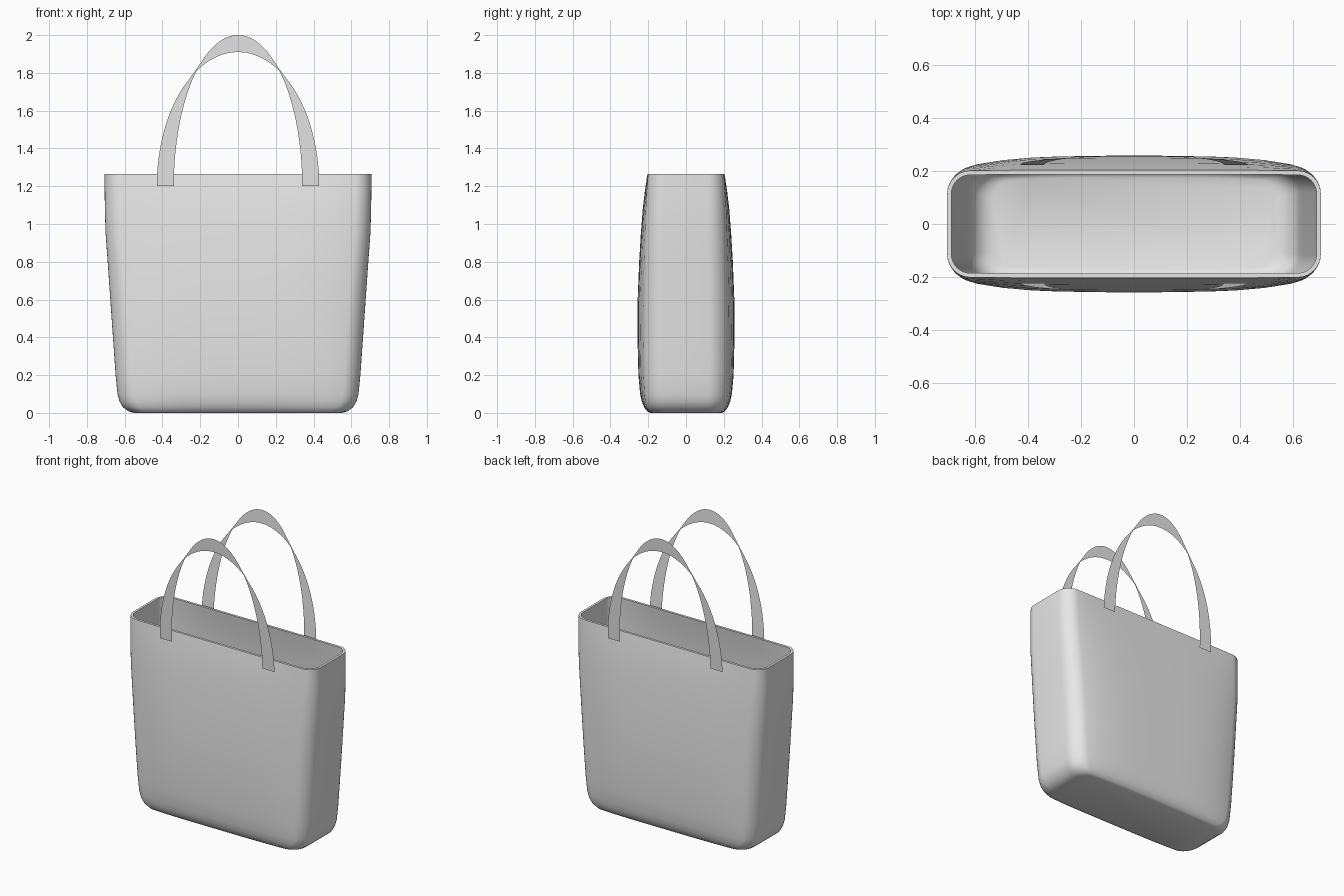
import bpy, bmesh, math

cube = bpy.data.objects.get("Cube")
if cube:
    bpy.data.objects.remove(cube, do_unlink=True)

# One plain light grey for the whole bag
grey = bpy.data.materials.new("light grey")
grey.use_nodes = True
COLOUR = (0.8, 0.8, 0.8, 1)
grey.diffuse_color = COLOUR
grey.node_tree.nodes["Principled BSDF"].inputs["Base Color"].default_value = COLOUR


def make_object(name, bm):
    bmesh.ops.recalc_face_normals(bm, faces=bm.faces)
    mesh = bpy.data.meshes.new(name)
    bm.to_mesh(mesh)
    bm.free()
    mesh.materials.append(grey)
    obj = bpy.data.objects.new(name, mesh)
    bpy.context.collection.objects.link(obj)
    bpy.ops.object.select_all(action="DESELECT")
    obj.select_set(True)
    bpy.context.view_layer.objects.active = obj
    bpy.ops.object.shade_smooth_by_angle(angle=math.radians(40))
    return obj


def section(hx, hy, bulge, z, radius, corner=8, side=12):
    """Rounded rectangle whose long sides bow outwards by bulge."""
    flat = []
    for cx, cy, start in ((1, 1, 0), (-1, 1, 90), (-1, -1, 180), (1, -1, 270)):
        for i in range(corner + 1):
            a = math.radians(start + 90 * i / corner)
            flat.append((cx * (hx - radius) + radius * math.cos(a),
                         cy * (hy - radius) + radius * math.sin(a)))
        if start in (0, 180):
            for i in range(1, side):
                flat.append((cx * (hx - radius) * (1 - 2 * i / side), cy * hy))
    return [(x, y * (1 + bulge / hy * (1 - min(1, abs(x / hx)) ** 4)), z)
            for x, y in flat]


# Body profile: height, half width, half depth at the ends, bow of the long sides
PROFILE = [
    (0.0, 0.55, 0.18, 0.01), (0.008, 0.58, 0.19, 0.015),
    (0.03, 0.609, 0.197, 0.025), (0.06, 0.627, 0.2, 0.034),
    (0.1, 0.638, 0.202, 0.041), (0.2, 0.648, 0.204, 0.048),
    (0.4, 0.662, 0.205, 0.052), (0.6, 0.676, 0.205, 0.051),
    (0.8, 0.69, 0.204, 0.044), (0.95, 0.701, 0.203, 0.036),
    (1.08, 0.705, 0.202, 0.027), (1.18, 0.706, 0.201, 0.016),
    (1.265, 0.706, 0.2, 0.004),
]
WALL = 0.016
RADIUS = 0.085

# Body: outer wall up, over the rim, inner wall down to the floor
bm = bmesh.new()
sections = [section(hx, hy, b, z, RADIUS) for z, hx, hy, b in PROFILE]
top = PROFILE[-1][0]
for z, hx, hy, b in reversed(PROFILE):
    inner_z = WALL + z * (top - WALL) / top
    sections.append(section(hx - WALL, hy - WALL, b, inner_z, RADIUS - WALL))
rings = [[bm.verts.new(p) for p in s] for s in sections]
for low, high in zip(rings, rings[1:]):
    for i in range(len(low)):
        j = (i + 1) % len(low)
        bm.faces.new((low[i], low[j], high[j], high[i]))
bm.faces.new(rings[0][::-1])
bm.faces.new(rings[-1])
make_object("bag_body", bm)

# Handles: thin ribbons between two crossing half ellipses, leaning outwards
BASE = 1.2
STEPS = 64


def handle(name, sign):
    bm = bmesh.new()
    rows = []
    for i in range(STEPS + 1):
        a = math.pi * i / STEPS
        row = []
        for width, height in ((0.43, 0.71), (0.34, 0.8)):
            rise = height * math.sin(a)
            row.append(bm.verts.new((width * math.cos(a),
                                     sign * (0.223 + 0.046 * rise), BASE + rise)))
        rows.append(row)
    for (a, b), (c, d) in zip(rows, rows[1:]):
        bm.faces.new((a, c, d, b))
    make_object(name, bm)


handle("front_handle", -1)
handle("back_handle", 1)
